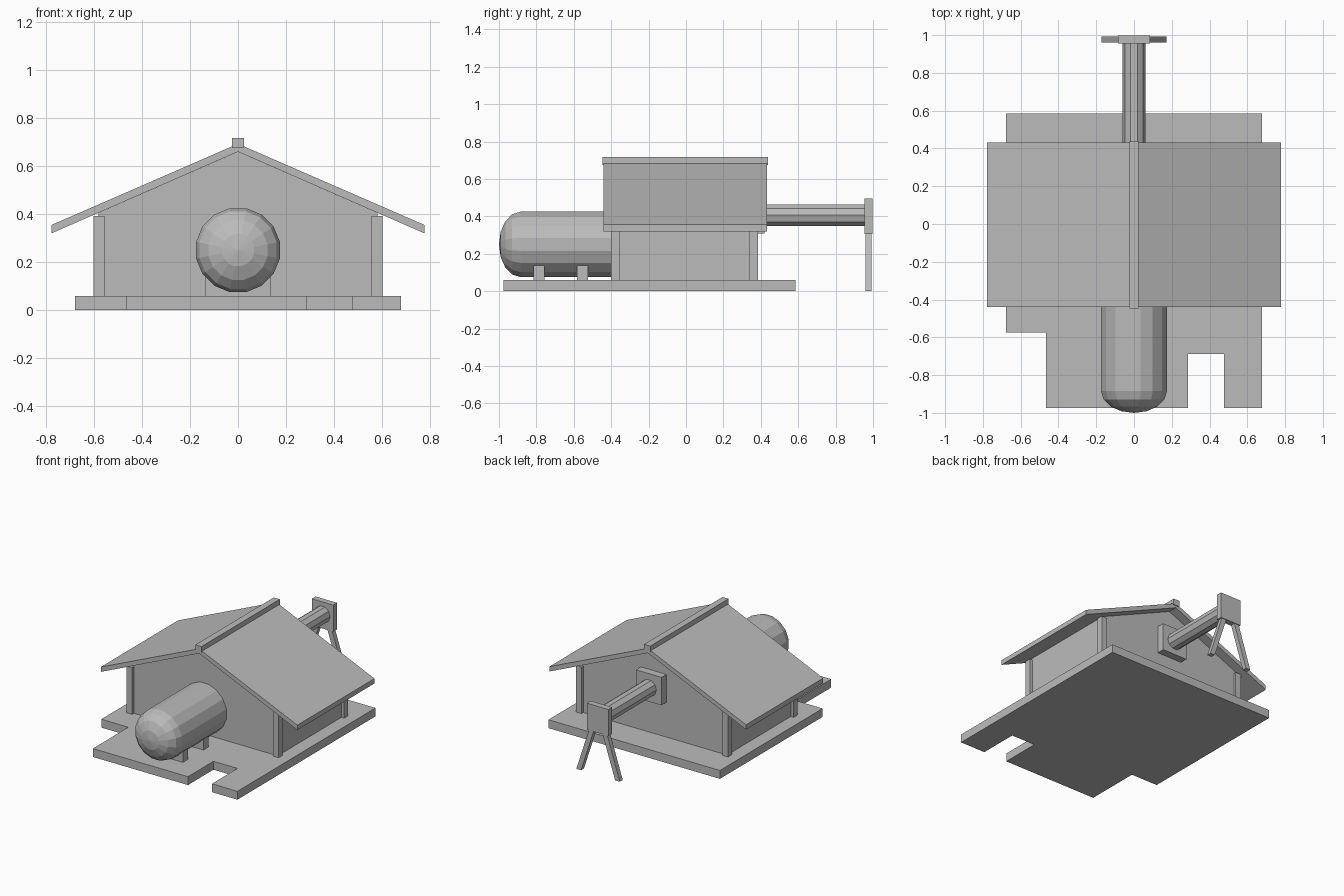
import bpy, bmesh, math
from mathutils import Vector

if "Cube" in bpy.data.objects:
    bpy.data.objects.remove(bpy.data.objects["Cube"], do_unlink=True)

GREY = (0.5, 0.5, 0.5, 1)
mat = bpy.data.materials.new("plain grey")
mat.use_nodes = True
mat.diffuse_color = GREY
mat.node_tree.nodes["Principled BSDF"].inputs["Base Color"].default_value = GREY


def finish(name, bm):
    bmesh.ops.recalc_face_normals(bm, faces=bm.faces)
    mesh = bpy.data.meshes.new(name)
    bm.to_mesh(mesh)
    bm.free()
    mesh.materials.append(mat)
    obj = bpy.data.objects.new(name, mesh)
    bpy.context.collection.objects.link(obj)
    return obj


def prism(name, outline, start, end):
    """Extrude a closed outline of 3D points, given as a function of depth."""
    bm = bmesh.new()
    face = bm.faces.new([bm.verts.new(p) for p in outline(start)])
    grown = bmesh.ops.extrude_face_region(bm, geom=[face])["geom"]
    shift = Vector(outline(end)[0]) - Vector(outline(start)[0])
    bmesh.ops.translate(bm, vec=shift, verts=[v for v in grown if isinstance(v, bmesh.types.BMVert)])
    return finish(name, bm)


def along_y(name, points, y0, y1):
    return prism(name, lambda y: [(x, y, z) for x, z in points], y0, y1)


def box(name, x0, x1, y0, y1, z0, z1):
    return along_y(name, [(x0, z0), (x1, z0), (x1, z1), (x0, z1)], y0, y1)


def lathe(name, profile, sides, z, turn):
    """Revolve (radius, y) points about a front-to-back axis at height z."""
    bm = bmesh.new()
    rings = []
    for r, y in profile:
        angles = [(i + turn) * math.tau / sides for i in range(sides)]
        rings.append([bm.verts.new((r * math.cos(a), y, z + r * math.sin(a))) for a in angles])
    for a, b in zip(rings, rings[1:]):
        for i in range(sides):
            j = (i + 1) % sides
            bm.faces.new((a[i], a[j], b[j], b[i]))
    bm.faces.new(rings[-1])
    bmesh.ops.remove_doubles(bm, verts=bm.verts, dist=0.0001)
    return finish(name, bm)


# Base slab with a cut corner and a slot in its front edge
FRONT, BACK, SIDE = -0.975, 0.585, 0.678
slab = [(-SIDE, BACK), (-SIDE, -0.575), (-0.465, -0.575), (-0.465, FRONT),
        (0.287, FRONT), (0.287, -0.687), (0.477, -0.687), (0.477, FRONT),
        (SIDE, FRONT), (SIDE, BACK)]
prism("base_slab", lambda z: [(x, y, z) for x, y in slab], 0, 0.06)

# Gabled house body
along_y("house_body", [(-0.58, 0.06), (0.58, 0.06), (0.58, 0.406), (0, 0.66), (-0.58, 0.406)],
        -0.38, 0.365)

# Corner posts
for side, sx in (("right", -1), ("left", 1)):
    for end, y in (("front", -0.4), ("back", 0.34)):
        box(f"corner_post_{end}_{side}", sx * 0.557, sx * 0.602, y, y + 0.045, 0.06, 0.393)

# Roof slopes and ridge cap
for side, sx in (("right", -1), ("left", 1)):
    along_y(f"roof_{side}", [(0, 0.66), (sx * 0.777, 0.32), (sx * 0.777, 0.355), (0, 0.693)],
            -0.44, 0.432)
box("ridge_cap", -0.024, 0.024, -0.447, 0.438, 0.675, 0.718)

# Front tank with a domed end
dome = [(0.178 * math.sin(t), -0.885 - 0.115 * math.cos(t))
        for t in (i * math.pi / 8 for i in range(5))]
lathe("tank", dome + [(0.178, -0.37)], 16, 0.25, 0.5)
for name, y in (("front", -0.815), ("back", -0.583)):
    box(f"tank_saddle_{name}", -0.135, 0.135, y, y + 0.058, 0.06, 0.14)

# Rear pipe with wall flange and end plate
lathe("rear_pipe", [(0, 0.37), (0.06, 0.37), (0.06, 0.97)], 10, 0.406, 0)
box("wall_flange", -0.1, 0.1, 0.36, 0.42, 0.308, 0.508)
box("end_plate", -0.085, 0.085, 0.955, 0.998, 0.305, 0.495)

# Splayed legs under the end plate
for side, sx in (("right", -1), ("left", 1)):
    along_y(f"stand_leg_{side}",
            [(sx * 0.135, 0), (sx * 0.172, 0), (sx * 0.068, 0.32), (sx * 0.03, 0.32)],
            0.96, 0.993)
